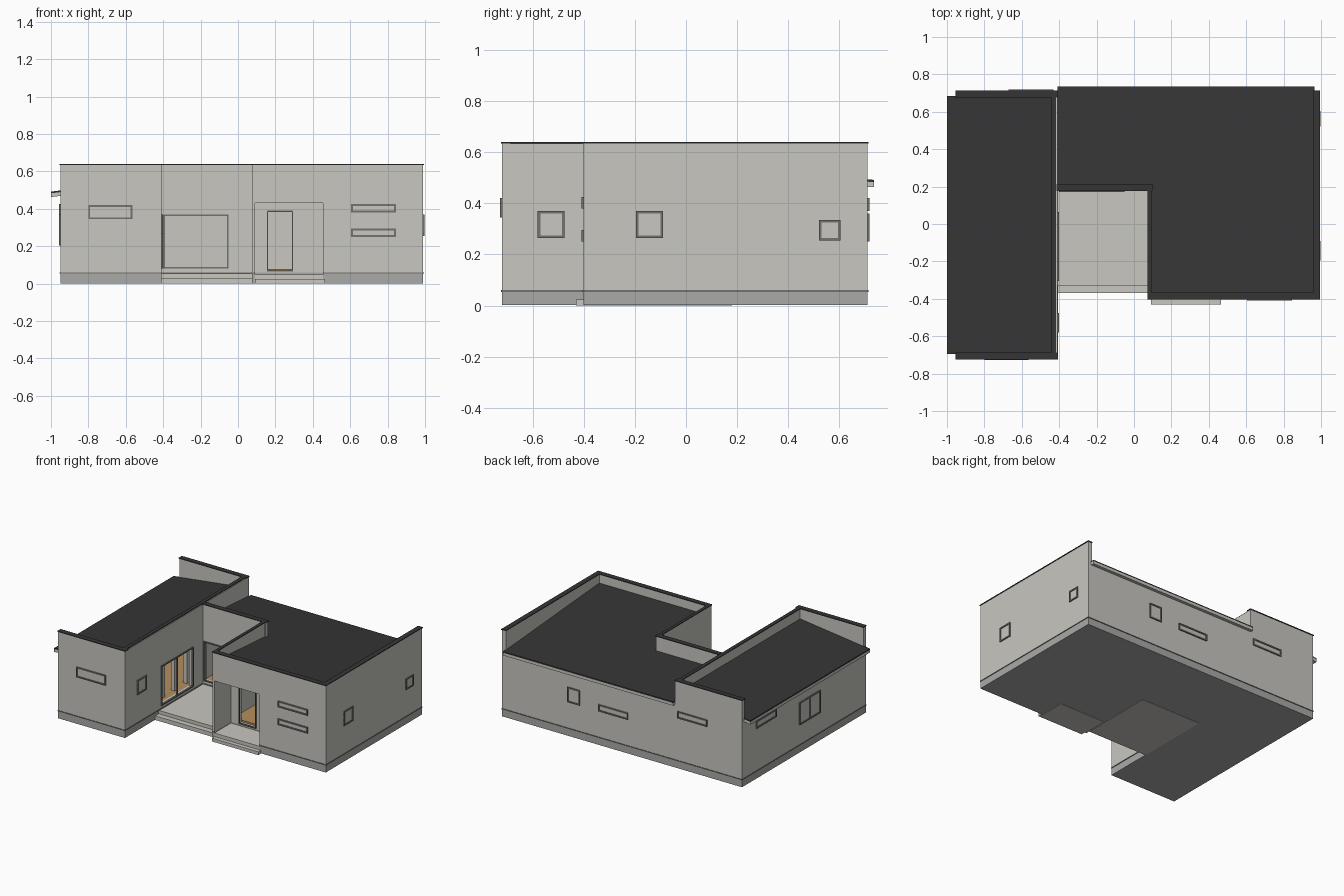
import bpy
import bmesh

default_cube = bpy.data.objects.get("Cube")
if default_cube:
    bpy.data.objects.remove(default_cube, do_unlink=True)


def make_material(name, red, green, blue):
    material = bpy.data.materials.new(name)
    material.use_nodes = True
    color = (red, green, blue, 1)
    material.diffuse_color = color
    material.node_tree.nodes["Principled BSDF"].inputs["Base Color"].default_value = color
    return material


plaster = make_material("light plaster", .58, .57, .53)
plinth = make_material("grey plinth", .40, .40, .39)
roofing = make_material("dark roofing", .036, .036, .036)
framing = make_material("grey window frame", .17, .17, .165)
timber = make_material("timber floor", .46, .27, .11)


def build_boxes(name, boxes, material, height_shift=None):
    """One object made of axis-aligned boxes, optionally sheared upward."""
    bm = bmesh.new()
    for x0, x1, y0, y1, z0, z1 in boxes:
        verts = bmesh.ops.create_cube(bm, size=1)["verts"]
        for v in verts:
            v.co.x = x1 if v.co.x > 0 else x0
            v.co.y = y1 if v.co.y > 0 else y0
            v.co.z = z1 if v.co.z > 0 else z0
            if height_shift:
                v.co.z += height_shift(v.co)
    mesh = bpy.data.meshes.new(name)
    bm.to_mesh(mesh)
    bm.free()
    mesh.materials.append(material)
    obj = bpy.data.objects.new(name, mesh)
    bpy.context.collection.objects.link(obj)
    return obj


def oriented(axis, along, across, heights):
    """Box running along x or y."""
    along, across = sorted(along), sorted(across)
    if axis == "x":
        return (*along, *across, *heights)
    return (*across, *along, *heights)


WALL_BASE, WALL_TOP, CAP_TOP = .06, .634, .64
THICKNESS, LIP = .03, .004


def build_wall(name, axis, face, inward, start, end, top=WALL_TOP, hole=None,
               thickness=THICKNESS, cap_edge=LIP, trim=True):
    """Wall with an optional opening, a parapet cap and a foot trim."""
    across = (face, face + inward * thickness)
    spans = [(start, end, WALL_BASE, top)]
    if hole:
        left, right, sill, head = hole
        spans = [(start, left, WALL_BASE, top), (right, end, WALL_BASE, top),
                 (left, right, head, top)]
        if sill > WALL_BASE:
            spans.append((left, right, WALL_BASE, sill))
    build_boxes(name, [oriented(axis, (a, b), across, (low, high))
                       for a, b, low, high in spans], plaster)
    if top == WALL_TOP:
        cap = (face - inward * cap_edge, across[1] + inward * LIP)
        build_boxes(name + "_cap", [oriented(axis, (start - LIP, end + LIP), cap,
                                             (WALL_TOP, CAP_TOP))], roofing)
    if trim:
        foot = (face - inward * LIP, face + inward * LIP)
        pieces = [(start, end)]
        if hole and hole[2] <= WALL_BASE:
            pieces = [(start, hole[0]), (hole[1], end)]
        build_boxes(name + "_foot_trim", [oriented(axis, p, foot, (.054, WALL_BASE))
                                          for p in pieces], framing)


def build_frame(name, axis, face, outward, a, b, low, high, mullions=0, pane=True, bar=.01):
    """Window frame of thin bars, with a plate for the pane."""
    across = (face - outward * .006, face + outward * .008)
    bars = [oriented(axis, (a, b), across, (low, low + bar)),
            oriented(axis, (a, b), across, (high - bar, high)),
            oriented(axis, (a, a + bar), across, (low, high)),
            oriented(axis, (b - bar, b), across, (low, high))]
    for i in range(mullions):
        middle = a + (b - a) * (i + 1) / (mullions + 1)
        bars.append(oriented(axis, (middle - bar / 2, middle + bar / 2), across, (low, high)))
    build_boxes(name + "_frame", bars, framing)
    if pane:
        plate = (face, face + outward * .003)
        build_boxes(name + "_pane", [oriented(axis, (a, b), plate, (low, high))], plaster)


# Main outline of the two joined volumes
WEST, WING, COURT, EAST = -.95, -.41, .075, .99
WING_FRONT, FRONT, COURT_BACK, REAR = -.72, -.40, .18, .71
PORCH_L, PORCH_R, PORCH_BACK = .09, .455, -.21
court_glass = (-.40, -.05, .08, .37)
wing_glass = (-.305, .064, .08, .37)
door = (.155, .295, .065, .39)

# Plinth, left open under the porch
build_boxes("plinth", [
    (WEST, WING, WING_FRONT, REAR, .002, WALL_BASE),
    (WING, EAST, COURT_BACK, REAR, .002, WALL_BASE),
    (COURT, EAST, PORCH_BACK, COURT_BACK, .002, WALL_BASE),
    (PORCH_R, EAST, FRONT, PORCH_BACK, .002, WALL_BASE),
    (COURT, PORCH_L, FRONT, PORCH_BACK, .002, WALL_BASE)], plinth)

# Wing walls
build_wall("wing_front_wall", "x", WING_FRONT, 1, WEST, WING)
build_wall("wing_outer_wall", "y", WEST, 1, WING_FRONT, REAR, top=.48)
build_wall("wing_back_wall", "x", REAR, -1, WEST, WING)
build_wall("wing_inner_wall", "y", WING, -1, WING_FRONT, REAR, hole=wing_glass, cap_edge=-.006)

# Main block walls
build_wall("court_back_wall", "x", COURT_BACK, 1, WING, COURT + .02, hole=court_glass)
build_wall("court_side_wall", "y", COURT, 1, FRONT, COURT_BACK + THICKNESS, thickness=.015)
build_wall("front_wall", "x", FRONT, 1, COURT, EAST, hole=(PORCH_L, PORCH_R, WALL_BASE, .43))
build_wall("right_wall", "y", EAST, -1, FRONT, REAR)
build_wall("back_wall", "x", REAR, -1, WING, EAST, top=.47)

# Recessed porch
build_wall("porch_back_wall", "x", PORCH_BACK, 1, PORCH_L, PORCH_R, top=.43, hole=door, trim=False)
build_wall("porch_side_wall", "y", PORCH_R, 1, FRONT, PORCH_BACK + THICKNESS, top=.43, trim=False)
build_boxes("porch_ceiling", [(PORCH_L, PORCH_R, FRONT, PORCH_BACK + THICKNESS, .43, .44)], plaster)
build_boxes("porch_floor", [(PORCH_L, PORCH_R, FRONT, PORCH_BACK, 0, .05),
                            (PORCH_L, PORCH_R + .01, -.43, FRONT, 0, .024)], plaster)

# Courtyard terrace with a step
build_boxes("terrace", [(WING, COURT, -.33, COURT_BACK, 0, .055),
                        (WING, COURT, -.37, -.33, 0, .03)], plaster)

# Timber floors inside
build_boxes("timber_floor", [
    (WEST + THICKNESS, WING - THICKNESS, WING_FRONT + THICKNESS, REAR - THICKNESS, .06, .078),
    (WING, EAST - THICKNESS, COURT_BACK + THICKNESS, REAR - THICKNESS, .06, .078),
    (PORCH_L, EAST - THICKNESS, PORCH_BACK + THICKNESS, COURT_BACK + THICKNESS, .06, .078)], timber)
build_boxes("interior_posts", [(-.50, -.47, y, y + .03, .078, .48)
                               for y in (-.20, -.06, .08)], plaster)


# Sloping roofs: thin dark covering over a light deck
def block_slope(point):
    return .57 - (point.y + .38) * .072


def wing_slope(point):
    return .49 + (point.x + 1) * .125


block_areas = [(WING, .965, COURT_BACK + THICKNESS, .735), (.09, .965, -.375, COURT_BACK + THICKNESS)]
wing_areas = [(-1, -.435, -.695, .685)]
for label, areas, slope in (("block", block_areas, block_slope), ("wing", wing_areas, wing_slope)):
    build_boxes(label + "_roof_covering", [(*a, -.007, .002) for a in areas], roofing, slope)
    build_boxes(label + "_roof_deck", [(*a, -.027, -.007) for a in areas], plaster, slope)

# Small windows, grouped by the wall they sit on
window_groups = [
    ("front", "x", FRONT, -1, [(.605, .845, .38, .425), (.605, .845, .25, .295)]),
    ("wing_front", "x", WING_FRONT, -1, [(-.80, -.565, .345, .42)]),
    ("wing_inner", "y", WING, 1, [(-.58, -.475, .265, .37)]),
    ("right", "y", EAST, 1, [(-.195, -.09, .265, .37), (.52, .605, .255, .335)]),
    ("back", "x", REAR, 1, [(.36, .46, .25, .36), (-.03, .21, .25, .30), (-.67, -.43, .37, .42)]),
    ("wing_outer", "y", WEST, -1, [(.32, .55, .37, .425)]),
]
for label, axis, face, outward, openings in window_groups:
    for number, opening in enumerate(openings, start=1):
        build_frame(f"{label}_window_{number}", axis, face, outward, *opening)
build_frame("wing_outer_double_window", "y", WEST, -1, -.19, .05, .205, .37, mullions=1)

# Large open glazing and the door
build_frame("wing_terrace_window", "y", WING, 1, *wing_glass, mullions=1, pane=False, bar=.008)
build_frame("court_window", "x", COURT_BACK, -1, *court_glass, pane=False, bar=.006)
build_frame("entrance_door", "x", PORCH_BACK, -1, *door, pane=False, bar=.006)
